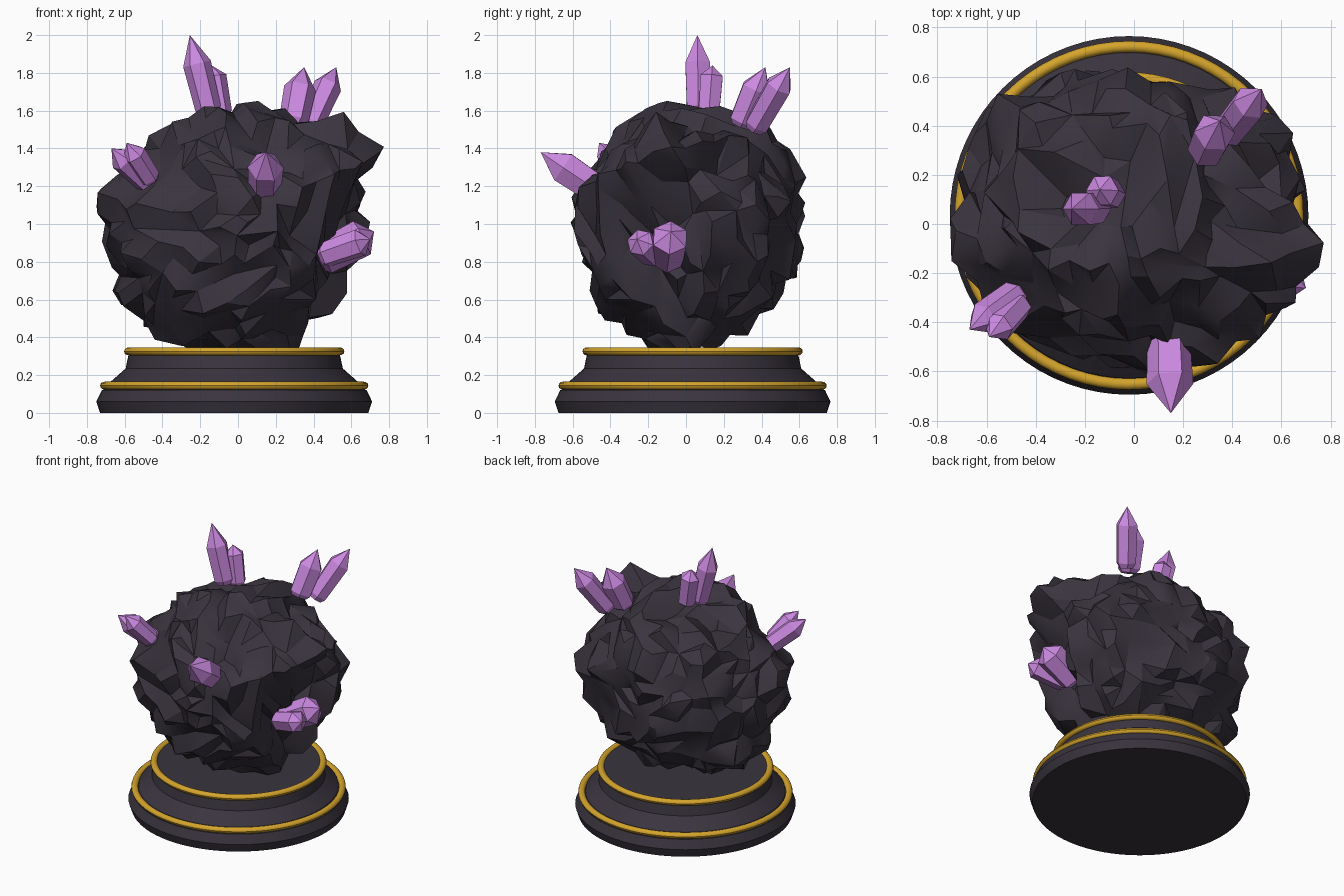
import bpy, bmesh, math
from mathutils import Vector, noise

cube = bpy.data.objects.get("Cube")
if cube:
    bpy.data.objects.remove(cube, do_unlink=True)


def material(name, colour):
    mat = bpy.data.materials.new(name)
    mat.diffuse_color = (*colour, 1)
    mat.use_nodes = True
    mat.node_tree.nodes["Principled BSDF"].inputs["Base Color"].default_value = (*colour, 1)
    return mat


ROCK = material("dark rock", (0.042, 0.034, 0.048))
GOLD = material("gold", (0.66, 0.37, 0.025))
PURPLE = material("purple crystal", (0.60, 0.25, 0.75))


def smooth(obj, degrees):
    bpy.ops.object.select_all(action="DESELECT")
    obj.select_set(True)
    bpy.context.view_layer.objects.active = obj
    bpy.ops.object.shade_smooth_by_angle(angle=math.radians(degrees))


def add_object(name, bm, mat):
    bmesh.ops.recalc_face_normals(bm, faces=bm.faces)
    mesh = bpy.data.meshes.new(name)
    bm.to_mesh(mesh)
    bm.free()
    mesh.materials.append(mat)
    obj = bpy.data.objects.new(name, mesh)
    bpy.context.collection.objects.link(obj)
    return obj


# Turned pedestal and its gold rings
AXIS = Vector((-0.02, 0.035, 0))


def lathe(name, profile, mat, closed=False, sides=72):
    bm = bmesh.new()
    verts = [bm.verts.new(AXIS + Vector((r, 0, z))) for r, z in profile]
    pairs = list(zip(verts, verts[1:]))
    if closed:
        pairs.append((verts[-1], verts[0]))
    edges = [bm.edges.new(p) for p in pairs]
    bmesh.ops.spin(bm, geom=verts + edges, cent=AXIS, axis=(0, 0, 1),
                   angle=math.tau, steps=sides)
    bmesh.ops.remove_doubles(bm, verts=bm.verts, dist=0.0005)
    smooth(add_object(name, bm, mat), 32)


lathe("pedestal", [(0, 0), (0.71, 0), (0.73, 0.06), (0.70, 0.122), (0.67, 0.124),
                   (0.66, 0.16), (0.575, 0.235), (0.56, 0.306), (0.54, 0.308),
                   (0.54, 0.333), (0, 0.333)], ROCK)


def gold_ring(name, radius, height):
    outline = [(radius + 0.023 * math.cos(i * math.tau / 12),
                height + 0.021 * math.sin(i * math.tau / 12)) for i in range(12)]
    lathe(name, outline, GOLD, closed=True)


gold_ring("lower_gold_ring", 0.687, 0.144)
gold_ring("upper_gold_ring", 0.56, 0.326)

# Boulder: a shell over the main knobs and hollows, then roughened and chipped
CENTRE = Vector((0.02, 0.02, 1.0))
KNOBS = [
    (-.15, 0, .34), (.26, 0, .34), (.05, .15, .35), (.05, -.15, .34),
    (-.4, -.05, .41), (-.6, .1, .58), (-.58, .3, .62), (-.67, .1, .8), (-.71, -.18, 1.17),
    (-.58, .1, 1.3), (-.45, -.12, 1.36), (-.34, -.12, 1.57), (-.16, .07, 1.51),
    (0, -.25, 1.6), (.12, -.1, 1.67), (.3, 0, 1.5), (.32, -.2, 1.54), (.55, -.15, 1.57),
    (.74, -.07, 1.38), (.62, .05, 1.2), (.67, .12, 1), (.42, -.12, .86), (.58, .1, .65),
    (.35, 0, .45), (0, -.4, .48), (-.3, -.46, .65), (.15, -.48, .78), (.12, -.6, 1.08),
    (.15, -.42, 1.3), (-.15, -.43, 1.4), (.32, .32, 1.46), (.1, .45, 1.48),
    (.15, .61, 1.22), (-.1, .58, 1.02), (-.1, .6, .76), (0, .42, .56), (-.66, .3, 1),
    (-.54, .5, 1.1), (-.3, .57, 1.15), (.35, .53, 1.1), (.61, .38, 1.1), (.62, -.34, 1.3),
    (.48, -.45, 1.25), (-.56, -.38, 1.08), (-.5, -.42, .8), (.4, -.42, .75),
    (.4, .4, .65), (-.4, .42, .62), (-.38, .4, 1.42)]
bm = bmesh.new()
reach = {}
for k in KNOBS:
    arm = Vector(k) - CENTRE
    reach[bm.verts.new(arm.normalized())] = arm.length
bmesh.ops.convex_hull(bm, input=bm.verts)
for v, length in reach.items():
    v.co = CENTRE + v.co * length
bm.normal_update()
bmesh.ops.subdivide_edges(bm, edges=bm.edges, cuts=5, use_grid_fill=True, smooth=0.15)
for v in bm.verts:
    d = (v.co - CENTRE).normalized()
    near = noise.voronoi(d * 2.6)[0]
    chunk = min(near[1] - near[0], 0.3) - 0.14
    v.co += d * (0.2 * chunk + 0.05 * noise.noise(d * 4))
    v.co.z = max(v.co.z, 0.34)
boulder = add_object("boulder", bm, ROCK)
chip = boulder.modifiers.new("chipped facets", "DECIMATE")
chip.ratio = 0.28
bpy.context.view_layer.objects.active = boulder
bpy.ops.object.modifier_apply(modifier=chip.name)
smooth(boulder, 30)


# Six-sided crystals with pointed ends
def crystal(name, root, tip, radius, shoulder=0.64):
    root, tip = Vector(root), Vector(tip)
    length = (tip - root).length
    turn = Vector((0, 0, 1)).rotation_difference(tip - root)
    bm = bmesh.new()
    rings = []
    for along, scale in ((0, 0.65), (0.08, 0.92), (shoulder, 1)):
        rings.append([bm.verts.new(root + turn @ Vector((
            radius * scale * math.cos(i * math.tau / 6),
            radius * scale * math.sin(i * math.tau / 6), length * along))) for i in range(6)])
    point = bm.verts.new(tip)
    bm.faces.new(rings[0])
    for i in range(6):
        j = (i + 1) % 6
        for low, high in zip(rings, rings[1:]):
            bm.faces.new((low[i], low[j], high[j], high[i]))
        bm.faces.new((rings[-1][i], rings[-1][j], point))
    add_object(name, bm, PURPLE)


crystal("top_crystal_large", (-0.15, 0.065, 1.58), (-0.255, 0.06, 2.0), 0.075)
crystal("top_crystal_small", (-0.09, 0.12, 1.57), (-0.14, 0.14, 1.84), 0.068, 0.78)
crystal("back_crystal_inner", (0.29, 0.29, 1.52), (0.35, 0.42, 1.83), 0.085)
crystal("back_crystal_outer", (0.37, 0.36, 1.5), (0.52, 0.55, 1.83), 0.075, 0.7)
crystal("right_crystal_outer", (-0.47, -0.28, 1.21), (-0.67, -0.43, 1.4), 0.07, 0.7)
crystal("right_crystal_inner", (-0.46, -0.32, 1.23), (-0.59, -0.46, 1.43), 0.065, 0.7)
crystal("front_crystal", (0.14, -0.44, 1.16), (0.15, -0.77, 1.38), 0.095)
crystal("left_crystal_back", (0.43, -0.1, 0.81), (0.72, -0.08, 0.96), 0.1, 0.78)
crystal("left_crystal_front", (0.44, -0.17, 0.83), (0.7, -0.26, 0.92), 0.075, 0.8)
